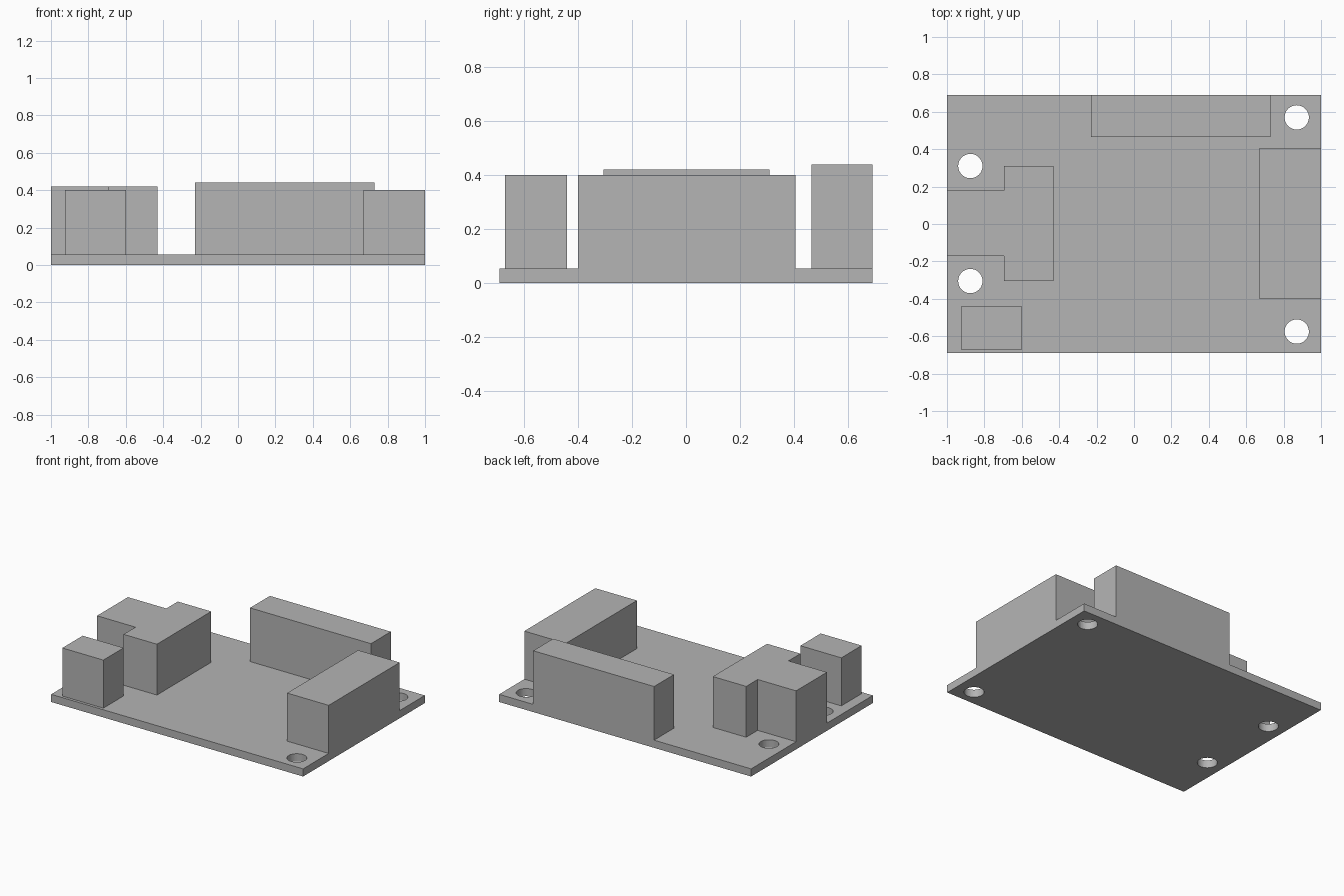
import bpy
import bmesh

cube = bpy.data.objects.get("Cube")
if cube:
    bpy.data.objects.remove(cube, do_unlink=True)

grey = bpy.data.materials.new("plain_grey")
grey.use_nodes = True
colour = (0.46, 0.46, 0.46, 1)
grey.diffuse_color = colour
grey.node_tree.nodes["Principled BSDF"].inputs["Base Color"].default_value = colour

BOARD_TOP = 0.055


def prism(name, outline, z0, z1):
    """Extrude a counter-clockwise outline straight up."""
    bm = bmesh.new()
    base = bm.faces.new([bm.verts.new((x, y, z0)) for x, y in outline])
    top = bmesh.ops.extrude_face_region(bm, geom=[base])["geom"]
    verts = [v for v in top if isinstance(v, bmesh.types.BMVert)]
    bmesh.ops.translate(bm, verts=verts, vec=(0, 0, z1 - z0))
    bmesh.ops.recalc_face_normals(bm, faces=bm.faces)
    mesh = bpy.data.meshes.new(name)
    bm.to_mesh(mesh)
    bm.free()
    mesh.materials.append(grey)
    obj = bpy.data.objects.new(name, mesh)
    bpy.context.collection.objects.link(obj)
    return obj


def rectangle(x0, x1, y0, y1):
    return [(x0, y0), (x1, y0), (x1, y1), (x0, y1)]


# Base board with four mounting holes
board = prism("board", rectangle(-1, 1, -0.69, 0.69), 0, BOARD_TOP)
for i, (x, y) in enumerate([(-0.875, 0.31), (-0.875, -0.305), (0.87, 0.57), (0.87, -0.575)]):
    bpy.ops.mesh.primitive_cylinder_add(vertices=48, radius=0.065, depth=0.3, location=(x, y, 0))
    cutter = bpy.context.object
    cutter.name = f"hole_cutter_{i + 1}"
    cutter.data.materials.append(grey)
    cutter.hide_render = True
    cutter.hide_set(True)
    cutter.display_type = 'WIRE'
    cut = board.modifiers.new(f"mounting_hole_{i + 1}", 'BOOLEAN')
    cut.operation = 'DIFFERENCE'
    cut.solver = 'EXACT'
    cut.object = cutter

# Bake the holes, then drop the cutters
bpy.context.view_layer.update()
evaluated = board.evaluated_get(bpy.context.evaluated_depsgraph_get())
drilled = bpy.data.meshes.new_from_object(evaluated)
cutters = [m.object for m in board.modifiers]
board.modifiers.clear()
board.data = drilled
for cutter in cutters:
    bpy.data.objects.remove(cutter, do_unlink=True)
board.data.materials.clear()
board.data.materials.append(grey)
for face in board.data.polygons:
    face.material_index = 0

# Rectangular connector blocks
prism("back_connector", rectangle(-0.23, 0.73, 0.465, 0.69), BOARD_TOP, 0.44)
prism("left_connector", rectangle(0.67, 1, -0.40, 0.405), BOARD_TOP, 0.40)
prism("corner_connector", rectangle(-0.925, -0.60, -0.67, -0.44), BOARD_TOP, 0.40)

# T-shaped connector reaching the board edge
prism("tee_connector", [
    (-1, -0.17), (-0.695, -0.17), (-0.695, -0.305), (-0.43, -0.305),
    (-0.43, 0.31), (-0.695, 0.31), (-0.695, 0.18), (-1, 0.18),
], BOARD_TOP, 0.42)
